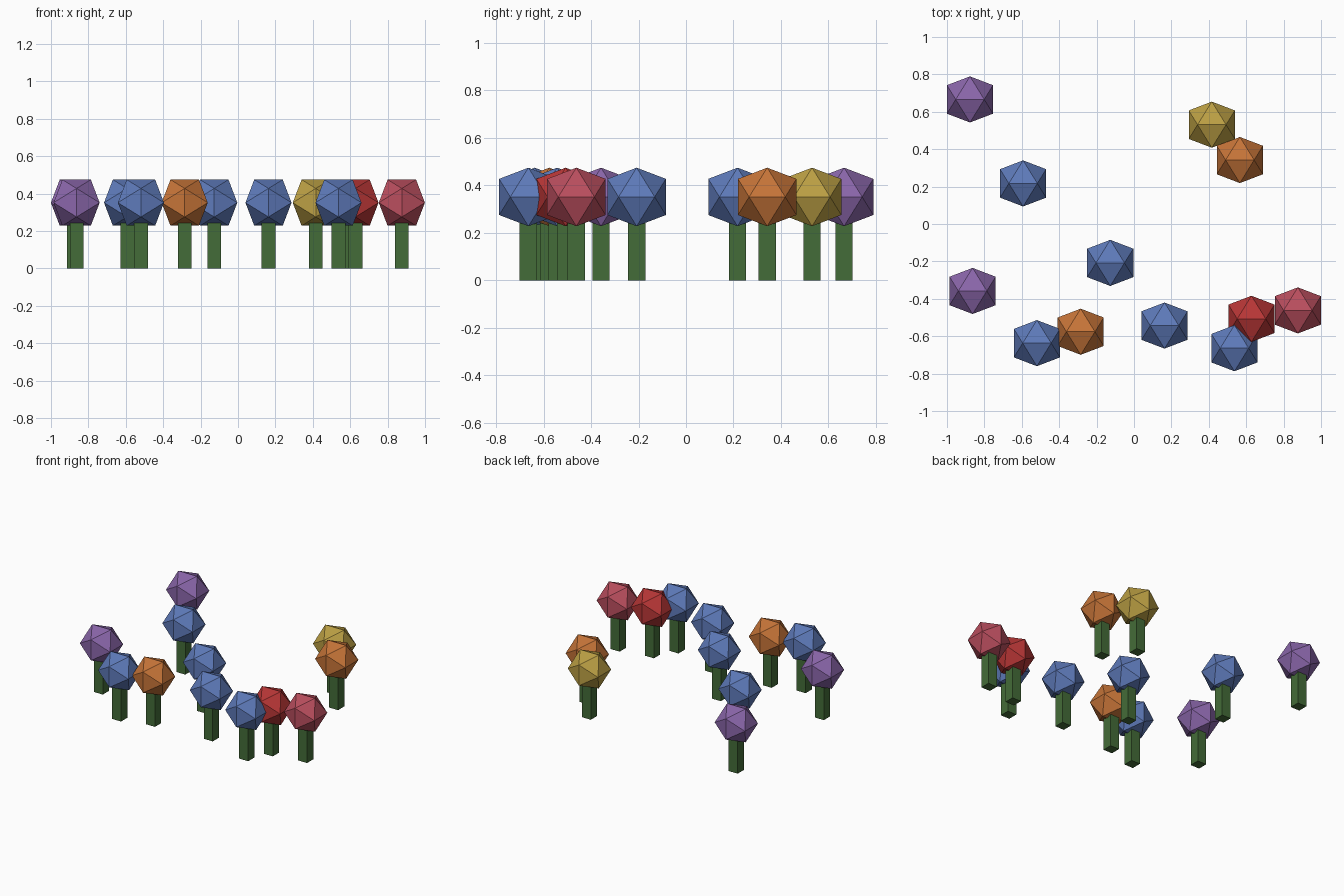
import bpy, bmesh
from mathutils import Vector

if "Cube" in bpy.data.objects:
    bpy.data.objects.remove(bpy.data.objects["Cube"])


def material(name, rgb):
    # sRGB 0-255 to linear diffuse colour
    lin = [(c / 255 / 12.92) if c < 11 else ((c / 255 + 0.055) / 1.055) ** 2.4 for c in rgb]
    m = bpy.data.materials.new(name)
    m.diffuse_color = (*lin, 1)
    m.use_nodes = True
    m.node_tree.nodes["Principled BSDF"].inputs["Base Color"].default_value = m.diffuse_color
    return m


GREEN = material("stem green", (68, 108, 56))
COLOURS = {
    "blue": material("blue", (94, 122, 186)),
    "purple": material("purple", (138, 102, 170)),
    "orange": material("orange", (198, 116, 56)),
    "gold": material("gold", (188, 160, 68)),
    "red": material("red", (184, 54, 54)),
    "pink": material("pink", (186, 78, 94)),
}

HEAD_Z = 0.351      # height of bloom centre
HALF = 0.1232       # half width of bloom
STEM_W = 0.073
STEM_H = 0.29


def add_object(name, bm, mat, location):
    mesh = bpy.data.meshes.new(name)
    bm.to_mesh(mesh)
    bm.free()
    mesh.materials.append(mat)
    ob = bpy.data.objects.new(name, mesh)
    ob.location = location
    bpy.context.collection.objects.link(ob)


def bloom(name, mat, x, y):
    # icosahedron from three golden rectangles, with an edge on top along x
    t, s = HALF, HALF / 1.618034
    bm = bmesh.new()
    for a in (-1, 1):
        for b in (-1, 1):
            bm.verts.new((a * s, 0, b * t))
            bm.verts.new((a * t, b * s, 0))
            bm.verts.new((0, a * t, b * s))
    bmesh.ops.convex_hull(bm, input=bm.verts[:])
    bmesh.ops.recalc_face_normals(bm, faces=bm.faces[:])
    add_object(name, bm, mat, (x, y, HEAD_Z))


def stem(name, x, y):
    bm = bmesh.new()
    bmesh.ops.create_cube(bm, size=1)
    bmesh.ops.scale(bm, vec=Vector((STEM_W, STEM_W, STEM_H)), verts=bm.verts[:])
    add_object(name, bm, GREEN, (x, y, STEM_H / 2))


# colour and ground position of each flower
FLOWERS = [
    ("purple", -0.877, 0.666), ("purple", -0.863, -0.358),
    ("blue", -0.593, 0.217), ("blue", -0.127, -0.208),
    ("blue", -0.519, -0.637), ("blue", 0.163, -0.543),
    ("blue", 0.537, -0.664), ("orange", -0.285, -0.576),
    ("orange", 0.566, 0.342), ("gold", 0.416, 0.531),
    ("red", 0.628, -0.507), ("pink", 0.876, -0.462),
]

for i, (colour, x, y) in enumerate(FLOWERS, 1):
    stem(f"stem_{i}", x, y)
    bloom(f"{colour}_bloom_{i}", COLOURS[colour], x, y)
